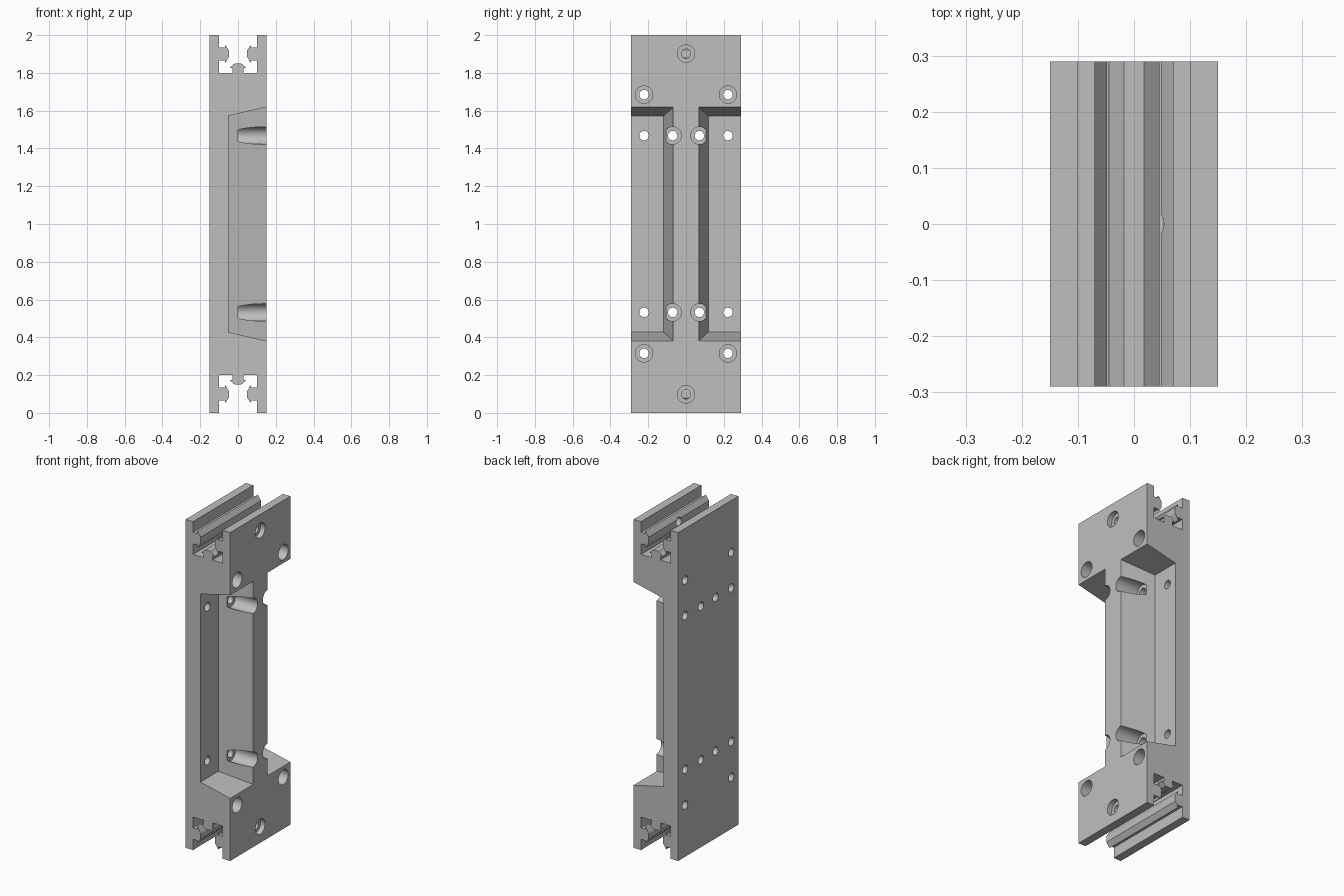
import bpy, bmesh, math
from mathutils import Matrix

if "Cube" in bpy.data.objects:
    bpy.data.objects.remove(bpy.data.objects["Cube"])

grey = bpy.data.materials.new("light_grey")
grey.use_nodes = True
COLOUR = (0.52, 0.52, 0.52, 1)
grey.diffuse_color = COLOUR
grey.node_tree.nodes["Principled BSDF"].inputs["Base Color"].default_value = COLOUR


def to_object(name, bm):
    bmesh.ops.recalc_face_normals(bm, faces=bm.faces[:])
    mesh = bpy.data.meshes.new(name)
    bm.to_mesh(mesh)
    bm.free()
    mesh.materials.append(grey)
    obj = bpy.data.objects.new(name, mesh)
    bpy.context.collection.objects.link(obj)
    return obj


def cut(target, cutter):
    """Subtract a cutter and throw it away."""
    cutter.hide_render = True
    mod = target.modifiers.new("cut", 'BOOLEAN')
    mod.operation = 'DIFFERENCE'
    mod.solver = 'EXACT'
    mod.object = cutter
    bpy.context.view_layer.objects.active = target
    bpy.ops.object.modifier_apply(modifier=mod.name)
    bpy.data.objects.remove(cutter)


def drill(steps, y, z, segments=40):
    """Stepped round cutter along x; steps are (x, radius) pairs."""
    bm = bmesh.new()
    rings = []
    for x, r in steps:
        rings.append([bm.verts.new((x, y + r * math.cos(a), z + r * math.sin(a)))
                      for a in (math.tau * i / segments for i in range(segments))])
    for a, b in zip(rings, rings[1:]):
        for i in range(segments):
            j = (i + 1) % segments
            bm.faces.new((a[i], a[j], b[j], b[i]))
    bm.faces.new(rings[0])
    bm.faces.new(rings[-1])
    return to_object("drill_cutter", bm)


# Block with a clamping slot at both ends: one quarter of the profile, mirrored
HALF_X, HALF_Y = 0.15, 0.29
quarter = [(0.018, 1.85), (0.045, 1.826), (0.03, 1.826), (0.03, 1.8), (0.10, 1.8),
           (0.10, 1.865), (0.07, 1.865), (0.07, 1.848), (0.048, 1.885), (0.048, 1.92),
           (0.07, 1.95), (0.07, 1.935), (0.10, 1.935), (0.10, 2), (HALF_X, 2)]
right = quarter + [(x, 2 - z) for x, z in reversed(quarter)]
outline = right + [(-x, z) for x, z in reversed(right)]

bm = bmesh.new()
face = bm.faces.new([bm.verts.new((x, -HALF_Y, z)) for x, z in outline])
result = bmesh.ops.extrude_face_region(bm, geom=[face])
moved = [v for v in result["geom"] if isinstance(v, bmesh.types.BMVert)]
bmesh.ops.translate(bm, verts=moved, vec=(0, 2 * HALF_Y, 0))
block = to_object("mounting_block", bm)

# Tapered side pockets, leaving a web in the middle
FLOOR, MOUTH = -0.05, 0.2
for side in (-1, 1):
    bm = bmesh.new()
    for x, inner, half_height in ((FLOOR, 0.118, 0.573), (MOUTH, 0.055, 0.63)):
        for y in (inner, 0.4):
            for z in (1 - half_height, 1 + half_height):
                bm.verts.new((x, side * y, z))
    bmesh.ops.convex_hull(bm, input=bm.verts[:])
    bmesh.ops.dissolve_limit(bm, angle_limit=0.01, verts=bm.verts[:], edges=bm.edges[:])
    cut(block, to_object("pocket_cutter", bm))

# Bolt holes, in mirrored sets
BORE, HOLE = 0.046, 0.025
countersunk = [(-0.2, HOLE), (0, HOLE), (0, BORE), (0.2, BORE)]
plain = [(-0.2, HOLE), (0.1, HOLE)]
clamp = [(0, HOLE), (0.12, HOLE), (0.12, BORE), (0.2, BORE)]
for end in (-1, 1):
    cut(block, drill(clamp, 0, 1 + end * 0.902))
    for side in (-1, 1):
        cut(block, drill(countersunk, side * 0.222, 1 + end * 0.685))
        cut(block, drill(countersunk, side * 0.071, 1 + end * 0.468))
        cut(block, drill(plain, side * 0.222, 1 + end * 0.468))

# Smooth bores with crisp edges
bpy.ops.object.select_all(action='DESELECT')
block.select_set(True)
bpy.context.view_layer.objects.active = block
bpy.ops.object.shade_smooth_by_angle(angle=math.radians(20))
